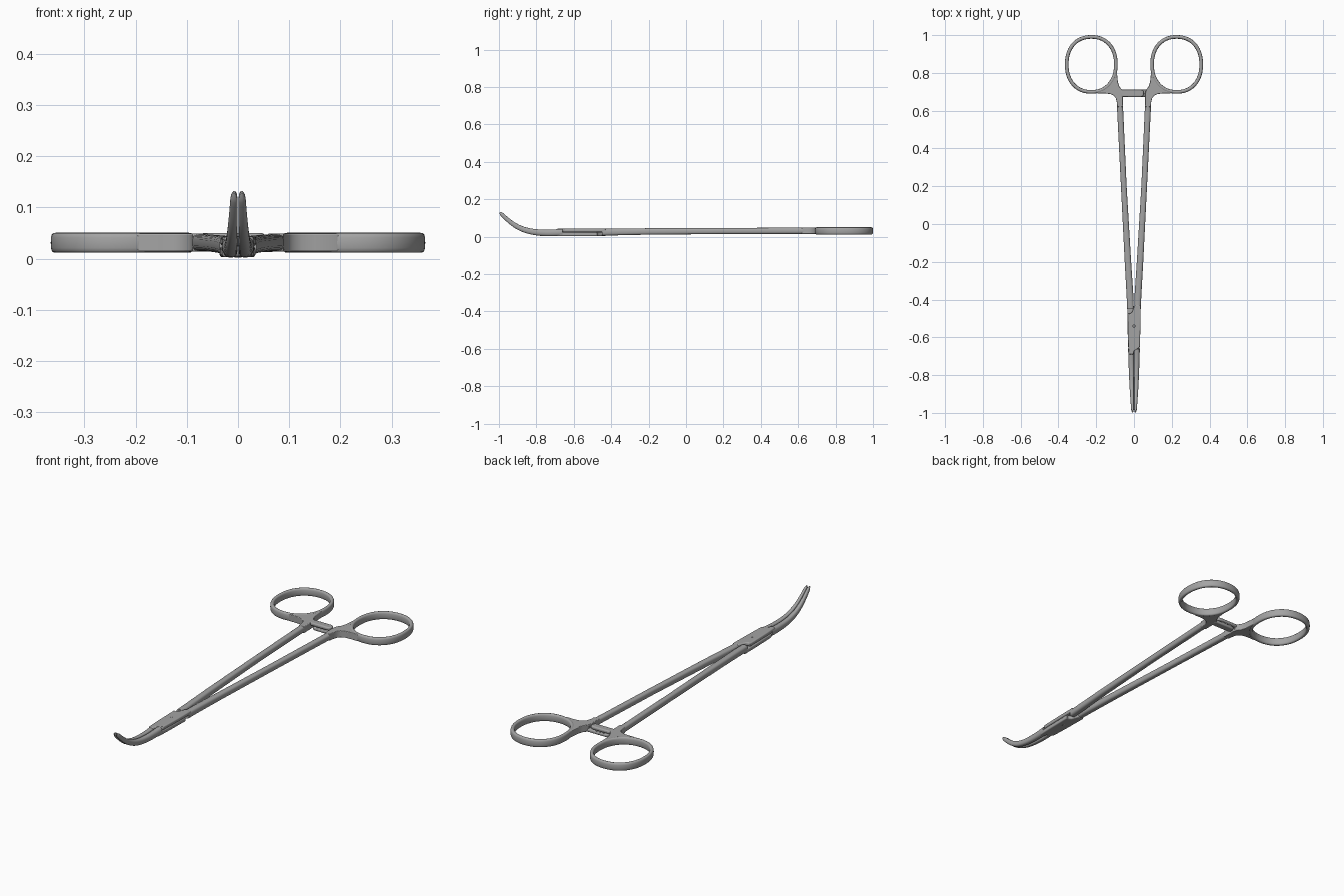
import bpy, bmesh, math
from mathutils import Vector

if "Cube" in bpy.data.objects:
    bpy.data.objects.remove(bpy.data.objects["Cube"])

steel = bpy.data.materials.new("dark_steel")
steel.diffuse_color = (0.37, 0.37, 0.37, 1)
steel.use_nodes = True
steel.node_tree.nodes["Principled BSDF"].inputs["Base Color"].default_value = steel.diffuse_color


def finish(name, bm, bevel=0.0):
    bmesh.ops.recalc_face_normals(bm, faces=bm.faces)
    me = bpy.data.meshes.new(name)
    bm.to_mesh(me)
    bm.free()
    me.materials.append(steel)
    ob = bpy.data.objects.new(name, me)
    bpy.context.collection.objects.link(ob)
    if bevel:
        m = ob.modifiers.new("round", 'BEVEL')
        m.width, m.segments = bevel, 3
        m.limit_method, m.angle_limit = 'ANGLE', math.radians(50)
    bpy.ops.object.select_all(action='DESELECT')
    bpy.context.view_layer.objects.active = ob
    ob.select_set(True)
    bpy.ops.object.shade_smooth_by_angle(angle=math.radians(40))
    return ob


def skin(name, loops, closed=False):
    # bridge equal-sized point loops into a tube
    bm = bmesh.new()
    vs = [[bm.verts.new(p) for p in lp] for lp in loops]
    n = len(vs[0])
    for i in range(len(vs) if closed else len(vs) - 1):
        a, b = vs[i], vs[(i + 1) % len(vs)]
        for j in range(n):
            k = (j + 1) % n
            bm.faces.new((a[j], a[k], b[k], b[j]))
    if not closed:
        bm.faces.new(vs[0])
        bm.faces.new(vs[-1])
    return finish(name, bm)


def plate(name, pts, z0, z1, side=1, bevel=0.004):
    # flat outline pulled up into a plate
    bm = bmesh.new()
    f = bm.faces.new([bm.verts.new((side * x, y, z0)) for x, y in pts])
    r = bmesh.ops.extrude_face_region(bm, geom=[f])
    for v in r["geom"]:
        if isinstance(v, bmesh.types.BMVert):
            v.co.z = z1
    return finish(name, bm, bevel)


def sup(a, e):
    c, s = math.cos(a), math.sin(a)
    return (math.copysign(abs(c) ** (2 / e), c), math.copysign(abs(s) ** (2 / e), s))


def bez(p, t):
    u = 1 - t
    return [u**3*a + 3*u*u*t*b + 3*u*t*t*c + t**3*d for a, b, c, d in zip(*p)]


def ring_point(a, rx=0.130, ry=0.146):
    x, y = sup(a, 2.2)
    return 0.226 + rx * x, 0.845 + ry * y


TAU = 2 * math.pi
JAW = ((-0.66, 0.023), (-0.87, 0.008), (-0.915, 0.052), (-0.996, 0.130))
# shank stations: y, inner x, outer x, bottom z, top z
SHANK = [(0.70, 0.060, 0.092, 0.014, 0.049), (0.60, 0.057, 0.089, 0.015, 0.048),
         (0.20, 0.039, 0.069, 0.014, 0.047), (-0.20, 0.015, 0.049, 0.011, 0.045),
         (-0.38, 0.003, 0.039, 0.007, 0.043), (-0.45, 0.001, 0.036, 0.005, 0.042)]

for side, label in ((1, "right"), (-1, "left")):
    # finger ring
    loops = []
    for i in range(72):
        a = TAU * i / 72
        lp = []
        for j in range(16):
            u, v = sup(TAU * j / 16, 3)
            x, y = ring_point(a, 0.130 + 0.0095 * u, 0.1455 + 0.0095 * u)
            lp.append((side * x, y, 0.031 + 0.0195 * v))
        loops.append(lp)
    skin(label + "_finger_ring", loops, True)

    # flared web joining ring to shank
    arc = [ring_point(math.pi + math.pi / 2 * i / 12) for i in range(1, 12)]
    inner = [(0.058, 0.62), (0.059, 0.69), (0.064, 0.71), (0.077, 0.727),
             (0.085, 0.75), (0.089, 0.79), (0.091, 0.82)]
    outer = [(0.19, 0.691), (0.15, 0.691), (0.125, 0.688), (0.107, 0.680),
             (0.096, 0.665), (0.091, 0.645), (0.089, 0.62)]
    plate(label + "_ring_web", inner + arc + outer, 0.014, 0.049, side, 0.010)

    # shank
    loops = []
    for y, xi, xo, z0, z1 in SHANK:
        lp = []
        for j in range(24):
            u, v = sup(TAU * j / 24, 2.8)
            lp.append((side * ((xi + xo) / 2 + (xo - xi) / 2 * u), y,
                       (z0 + z1) / 2 + (z1 - z0) / 2 * v))
        loops.append(lp)
    skin(label + "_shank", loops)

    # curved jaw, fuller on the outside and flatter on the gripping side
    loops = []
    N = 32
    for i in range(N + 1):
        t = i / N
        y, z = bez(JAW, t)
        ya, za = bez(JAW, min(1, t + 0.01))
        yb, zb = bez(JAW, max(0, t - 0.01))
        d = Vector((ya - yb, za - zb)).normalized()
        tip = math.sqrt(max(0.12, 1 - max(0, (t - 0.94) / 0.06) ** 2))
        w = (0.030 - 0.017 * t) / 2
        h = (0.019 - 0.0095 * t) * tip
        lp = []
        for j in range(24):
            u, v = sup(TAU * j / 24, 2.3)
            if u < 0:  # squarer inner side
                u = -abs(u) ** 0.5
            lp.append((side * (0.001 + w + w * tip * u), y + d.y * h * v, z - d.x * h * v))
        loops.append(lp)
    skin(label + "_jaw", loops)

# two crossing halves of the joint
HALF = [(-0.034, -0.472), (-0.022, -0.476), (-0.010, -0.466), (-0.003, -0.448),
        (0.002, -0.43), (0.036, -0.43), (0.0345, -0.54), (0.031, -0.652), (0.020, -0.660),
        (0.008, -0.668), (0.000, -0.672), (-0.002, -0.69), (-0.027, -0.69), (-0.031, -0.62)]
plate("upper_joint_half", HALF, 0.0245, 0.0430, 1, 0.005)
plate("lower_joint_half", HALF, 0.0030, 0.0235, -1, 0.005)

# pivot pin
pin = [(0.007 * math.cos(TAU * i / 24), -0.54 + 0.007 * math.sin(TAU * i / 24)) for i in range(24)]
plate("pivot_pin", pin, 0.0025, 0.0438, 1, 0.0006)

# ratchet bars with rounded ends, one from each shank
BAR = [(-0.072, 0.673), (0.036, 0.673)]
BAR += [(0.036 + 0.016 * math.cos(a), 0.692 + 0.019 * math.sin(a))
        for a in [-math.pi / 2 + math.pi * i / 10 for i in range(1, 10)]]
BAR += [(0.036, 0.711), (-0.072, 0.711)]
plate("upper_ratchet_bar", BAR, 0.0335, 0.0500, 1, 0.006)
plate("lower_ratchet_bar", BAR, 0.0130, 0.0295, -1, 0.006)

# ratchet teeth between the bars
for i in range(3):
    x = -0.030 + 0.02 * i
    plate("ratchet_tooth", [(x, 0.678), (x + 0.012, 0.678), (x + 0.012, 0.708), (x, 0.708)],
          0.027, 0.036, 1, 0.002)
